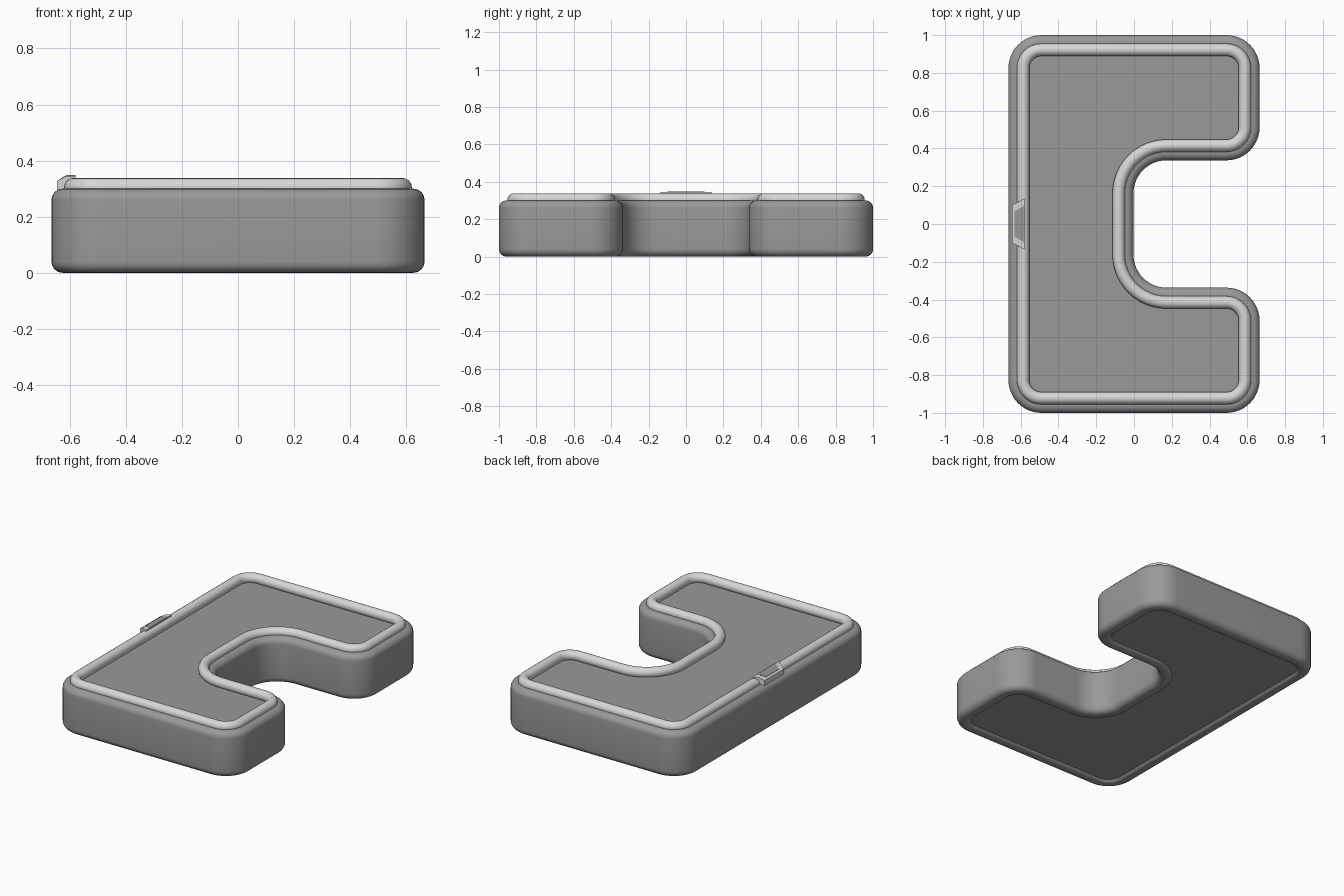
import bpy, bmesh, math
from mathutils import Vector

if "Cube" in bpy.data.objects:
    bpy.data.objects.remove(bpy.data.objects["Cube"])

X, Y, NX, NY, R = 0.665, 1.0, -0.003, 0.337, 0.175
CORNERS = [Vector(p) for p in [(-X, -Y), (X, -Y), (X, -NY), (NX, -NY),
                               (NX, NY), (X, NY), (X, Y), (-X, Y)]]


def material(name, v):
    m = bpy.data.materials.new(name)
    m.diffuse_color = (v, v, v, 1)
    m.use_nodes = True
    m.node_tree.nodes["Principled BSDF"].inputs["Base Color"].default_value = m.diffuse_color
    return m


grey = material("mid grey", 0.32)
light = material("light grey", 0.68)


def outline(d, steps=12):
    """Rounded C-shaped outline, moved inwards by d."""
    pts, n = [], len(CORNERS)
    for i, p in enumerate(CORNERS):
        a = (p - CORNERS[i - 1]).normalized()
        b = (CORNERS[(i + 1) % n] - p).normalized()
        centre = p - R * a + R * b
        r = R - d * (1 if a.cross(b) > 0 else -1)
        for k in range(steps + 1):
            t = math.pi / 2 * k / steps
            pts.append(centre + r * (a * math.sin(t) - b * math.cos(t)))
    return pts


def finish(bm, name, mat, angle):
    bmesh.ops.recalc_face_normals(bm, faces=bm.faces)
    me = bpy.data.meshes.new(name)
    bm.to_mesh(me)
    bm.free()
    me.materials.append(mat)
    ob = bpy.data.objects.new(name, me)
    bpy.context.collection.objects.link(ob)
    bpy.ops.object.select_all(action='DESELECT')
    ob.select_set(True)
    bpy.context.view_layer.objects.active = ob
    bpy.ops.object.shade_smooth_by_angle(angle=math.radians(angle))
    return ob


def loft(name, profile, mat, closed=False):
    """Skin rings of the outline given as (inward offset, z)."""
    bm = bmesh.new()
    rings = [[bm.verts.new((p.x, p.y, z)) for p in outline(d)] for d, z in profile]
    pairs = list(zip(rings, rings[1:]))
    if closed:
        pairs.append((rings[-1], rings[0]))
    for r0, r1 in pairs:
        for i in range(len(r0)):
            j = (i + 1) % len(r0)
            bm.faces.new((r0[i], r0[j], r1[j], r1[i]))
    if not closed:
        bm.faces.new(rings[0])
        bm.faces.new(rings[-1])
    return finish(bm, name, mat, 35)


# Body: recessed underside, rounded edges, recessed top panel
E = 0.04
ARC = [math.pi / 2 * k / 6 for k in range(7)]
profile = [(0.085, 0.015), (0.075, 0.004), (0.065, 0.0)]
profile += [(E - E * math.sin(t), E - E * math.cos(t)) for t in ARC]
profile += [(E - E * math.cos(t), 0.30 - E + E * math.sin(t)) for t in ARC]
profile += [(0.085, 0.30), (0.085, 0.285)]
loft("body", profile, grey)

# Raised bead around the top
bead = [(0.078 + 0.033 * math.cos(2 * math.pi * k / 16),
         0.305 + 0.033 * math.sin(2 * math.pi * k / 16)) for k in range(16)]
loft("rim_bead", bead, light, closed=True)


def clasp(name, profile, mat):
    """Flared solid from (x, z, half width) points, centred on y = 0."""
    bm = bmesh.new()
    sides = [[bm.verts.new((x, s * w, z)) for x, z, w in profile] for s in (-1, 1)]
    for i in range(len(profile)):
        j = (i + 1) % len(profile)
        bm.faces.new((sides[0][i], sides[0][j], sides[1][j], sides[1][i]))
    for s in sides:
        bm.faces.new(s)
    return finish(bm, name, mat, 20)


# Clasp over the bead on the left side, with a darker inlay
clasp("clasp_frame", [(-0.645, 0.295, 0.10), (-0.645, 0.328, 0.10), (-0.612, 0.346, 0.118),
                      (-0.58, 0.346, 0.135), (-0.58, 0.295, 0.135)], light)
clasp("clasp_inlay", [(-0.632, 0.330, 0.068), (-0.632, 0.337, 0.068), (-0.612, 0.348, 0.08),
                      (-0.579, 0.348, 0.098), (-0.579, 0.340, 0.098)], grey)
